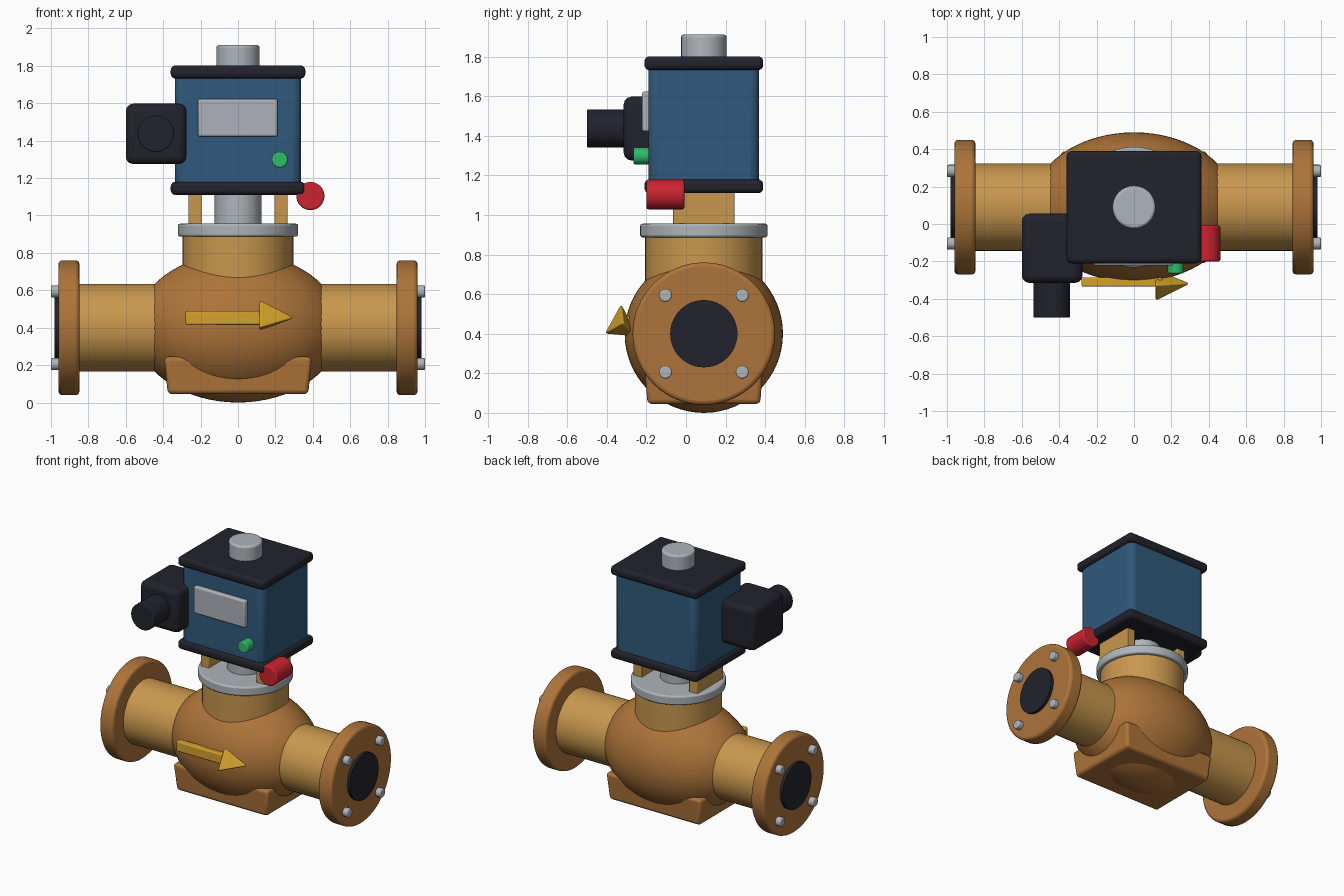
import bpy, bmesh, math
from mathutils import Matrix, Vector

if "Cube" in bpy.data.objects:
    bpy.data.objects.remove(bpy.data.objects["Cube"])

CY = 0.09   # y of the valve centre line
CZ = 0.40   # height of the pipe centre line


def mat(name, r, g, b):
    m = bpy.data.materials.new(name)
    m.diffuse_color = (r, g, b, 1)
    m.use_nodes = True
    m.node_tree.nodes["Principled BSDF"].inputs["Base Color"].default_value = m.diffuse_color
    return m


BRONZE = mat("dark bronze", 0.42, 0.175, 0.042)
BRASS = mat("light brass", 0.58, 0.31, 0.075)
BLUE = mat("housing blue", 0.03, 0.10, 0.20)
BLACK = mat("near black", 0.016, 0.016, 0.026)
STEEL = mat("steel grey", 0.42, 0.46, 0.49)
PANEL = mat("panel grey", 0.42, 0.45, 0.49)
RED = mat("red", 0.60, 0.017, 0.028)
GREEN = mat("green", 0.028, 0.50, 0.15)
YELLOW = mat("yellow", 0.66, 0.36, 0.025)


def finish(name, bm, material, bevel=0, segs=3):
    bmesh.ops.recalc_face_normals(bm, faces=bm.faces)
    me = bpy.data.meshes.new(name)
    bm.to_mesh(me)
    bm.free()
    ob = bpy.data.objects.new(name, me)
    bpy.context.collection.objects.link(ob)
    me.materials.append(material)
    if bevel:
        mod = ob.modifiers.new("bevel", "BEVEL")
        mod.width, mod.segments = bevel, segs
        mod.limit_method, mod.angle_limit = "ANGLE", math.radians(40)
    bpy.ops.object.select_all(action="DESELECT")
    ob.select_set(True)
    bpy.context.view_layer.objects.active = ob
    bpy.ops.object.shade_smooth_by_angle(angle=math.radians(35))
    return ob


def box(name, lo, hi, material, bevel=0, segs=3, taper=1):
    """Box between two corners; taper scales the bottom face."""
    lo, hi = Vector(lo), Vector(hi)
    bm = bmesh.new()
    bmesh.ops.create_cube(bm, size=1)
    for v in bm.verts:
        if v.co.z < 0:
            v.co.x *= taper
            v.co.y *= taper
        v.co = Vector(a * b for a, b in zip(v.co, hi - lo)) + (lo + hi) / 2
    return finish(name, bm, material, bevel, segs)


def rod(name, axis, start, end, centre, r, material, bevel=0, sides=48):
    """Cylinder along an axis from start to end; centre holds the other two coordinates."""
    bm = bmesh.new()
    bmesh.ops.create_cone(bm, cap_ends=True, segments=sides, radius1=r, radius2=r,
                          depth=abs(end - start))
    turn = {"x": Matrix.Rotation(math.pi / 2, 4, "Y"),
            "y": Matrix.Rotation(math.pi / 2, 4, "X"),
            "z": Matrix.Identity(4)}[axis]
    loc = list(centre)
    loc.insert("xyz".index(axis), (start + end) / 2)
    bm.transform(Matrix.Translation(loc) @ turn)
    return finish(name, bm, material, bevel)


# Valve body and its square base
bm = bmesh.new()
bmesh.ops.create_uvsphere(bm, u_segments=64, v_segments=32, radius=1)
bm.transform(Matrix.Translation((0, CY, CZ)) @ Matrix.Diagonal((0.55, 0.4, 0.4, 1)))
finish("valve_body", bm, BRONZE)
box("valve_base", (-0.395, CY - 0.30, 0.045), (0.395, CY + 0.30, 0.245), BRONZE, 0.022, taper=0.95)

# Pipes, end flanges, bores and bolts on both ends
for s, side in ((-1, "left"), (1, "right")):
    rod(f"{side}_pipe", "x", s * 0.3, s * 0.9, (CY, CZ), 0.234, BRASS)
    rod(f"{side}_flange", "x", s * 0.848, s * 0.96, (CY, CZ), 0.36, BRONZE, 0.02, 64)
    rod(f"{side}_bore", "x", s * 0.9, s * 0.982, (CY, CZ), 0.17, BLACK)
    for i in (-1, 1):
        for j in (-1, 1):
            rod(f"{side}_bolt", "x", s * 0.93, s, (CY + i * 0.194, CZ + j * 0.194),
                0.033, STEEL, 0.008, 16)

# Neck, bonnet plate, stem and two pillars
rod("neck", "z", 0.5, 0.9, (0, CY), 0.296, BRASS)
rod("bonnet_plate", "z", 0.887, 0.956, (0, CY), 0.322, STEEL, 0.012, 64)
rod("stem", "z", 0.94, 1.13, (0, CY), 0.125, STEEL)
for s in (-1, 1):
    box("pillar", (s * 0.23 - 0.035, CY - 0.155, 0.94), (s * 0.23 + 0.035, CY + 0.155, 1.14),
        BRASS, 0.006, 2)

# Actuator housing with lids and top knob
box("housing", (-0.338, CY - 0.28, 1.13), (0.338, CY + 0.28, 1.78), BLUE, 0.045)
for z, part in ((1.11, "bottom_lid"), (1.732, "top_lid")):
    box(part, (-0.36, CY - 0.30, z), (0.36, CY + 0.30, z + 0.07), BLACK, 0.026, 4)
rod("top_knob", "z", 1.78, 1.912, (0, CY), 0.115, STEEL, 0.014, 32)

# Front panel, indicator lamp and red handle
box("name_panel", (-0.215, -0.222, 1.422), (0.211, -0.17, 1.623), PANEL, 0.011)
rod("indicator_lamp", "y", -0.265, -0.17, (0.223, 1.298), 0.043, GREEN, 0.008, 24)
rod("red_handle", "y", -0.2, -0.008, (0.387, 1.104), 0.075, RED, 0.01)

# Electrical plug with cable gland
box("plug_box", (-0.60, -0.315, 1.275), (-0.275, 0.055, 1.598), BLACK, 0.04)
rod("cable_gland", "y", -0.50, -0.28, (-0.44, 1.437), 0.097, BLACK, 0.006)

# Flow arrow: bar and three-sided head
box("arrow_bar", (-0.28, -0.335, 0.416), (0.15, -0.285, 0.49), YELLOW, 0.008)
bm = bmesh.new()
base = [bm.verts.new(p) for p in ((0.115, -0.328, 0.555), (0.115, -0.415, 0.398),
                                  (0.115, -0.24, 0.382))]
tip = bm.verts.new((0.31, -0.318, 0.455))
bm.faces.new(base)
for i in range(3):
    bm.faces.new((base[i], base[(i + 1) % 3], tip))
finish("arrow_head", bm, YELLOW, 0.012)
